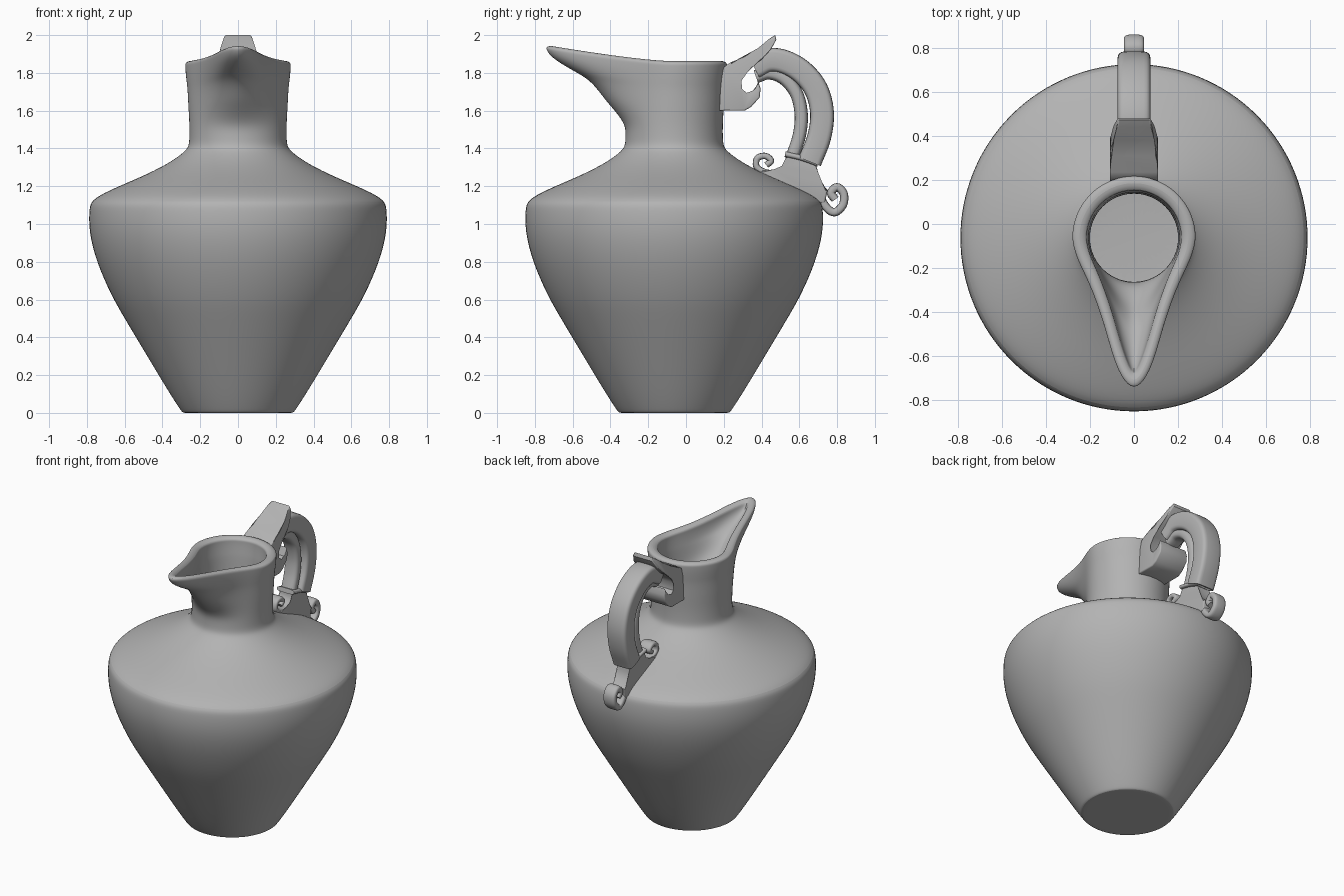
import bpy, bmesh
from math import sin, cos, pi, radians, copysign
from mathutils import Vector

if "Cube" in bpy.data.objects:
    bpy.data.objects.remove(bpy.data.objects["Cube"])

clay = bpy.data.materials.new("grey_clay")
clay.use_nodes = True
clay.diffuse_color = (0.45, 0.45, 0.45, 1)
bsdf = next(n for n in clay.node_tree.nodes if n.type == 'BSDF_PRINCIPLED')
bsdf.inputs["Base Color"].default_value = clay.diffuse_color
bsdf.inputs["Roughness"].default_value = 0.6

AXIS_Y = -0.0625   # the vessel axis sits forward to make room for the handle
SIDES = 32


def finish(bm, name):
    """Turn a bmesh into a smooth shaded object with the clay material."""
    bmesh.ops.recalc_face_normals(bm, faces=bm.faces)
    mesh = bpy.data.meshes.new(name)
    bm.to_mesh(mesh)
    bm.free()
    mesh.materials.append(clay)
    obj = bpy.data.objects.new(name, mesh)
    bpy.context.collection.objects.link(obj)
    bpy.ops.object.select_all(action='DESELECT')
    obj.select_set(True)
    bpy.context.view_layer.objects.active = obj
    bpy.ops.object.shade_smooth_by_angle(angle=radians(40))
    return obj


def loft(rings):
    """Skin a list of closed rings and cap both ends."""
    bm = bmesh.new()
    loops = [[bm.verts.new(p) for p in ring] for ring in rings]
    n = len(loops[0])
    for a, b in zip(loops, loops[1:]):
        for i in range(n):
            j = (i + 1) % n
            bm.faces.new((a[i], a[j], b[j], b[i]))
    bm.faces.new(loops[0])
    bm.faces.new(loops[-1])
    return bm


def smooth_path(points, steps=6):
    """Catmull-Rom curve through the points."""
    p = [Vector(q) for q in points]
    p = [2 * p[0] - p[1]] + p + [2 * p[-1] - p[-2]]
    out = []
    for a, b, c, d in zip(p, p[1:], p[2:], p[3:]):
        for k in range(steps):
            t = k / steps
            out.append(0.5 * (2 * b + (c - a) * t + (2 * a - 5 * b + 4 * c - d) * t * t
                              + (3 * b - a - 3 * c + d) * t ** 3))
    return out + [p[-2]]


def ribbon(name, points, thick, width, power=0.4):
    """Sweep a rounded rectangle along a path in the side plane."""
    path = smooth_path(points)
    rings = []
    for i, p in enumerate(path):
        tangent = (path[min(i + 1, len(path) - 1)] - path[max(i - 1, 0)]).normalized()
        normal = Vector((-tangent.y, tangent.x))
        ring = []
        for k in range(24):
            a = 2 * pi * k / 24
            u = copysign(abs(cos(a)) ** power, cos(a)) * thick
            v = copysign(abs(sin(a)) ** power, sin(a)) * width
            q = p + normal * u
            ring.append((v, q.x, q.y))
        rings.append(ring)
    return finish(loft(rings), name)


def prism(name, outline, half_width, bevel):
    """Extrude a side outline across x, with a width that may vary by height."""
    rings = [[(s * half_width(z), y, z) for y, z in outline] for s in (-1, 1)]
    bm = loft(rings)
    edges = [e for e in bm.edges if abs(e.verts[0].co.x + e.verts[1].co.x) > 0.01]
    bmesh.ops.bevel(bm, geom=edges, offset=bevel, segments=3, affect='EDGES',
                    profile=0.5, clamp_overlap=True)
    return finish(bm, name)


# Vessel: outer body, spouted neck, rim, then the hollow inside
def circle(r, z):
    r *= 1.006
    return [Vector((r * sin(2 * pi * i / SIDES), AXIS_Y - r * cos(2 * pi * i / SIDES), z))
            for i in range(SIDES)]


def rim_ring(spout, radius, lift):
    """Circular rim whose front is pulled out into a pointed lip."""
    ring = circle(radius, 0)
    for i, (x, y) in enumerate(spout):
        ring[i].xy = x, y
        ring[-i % SIDES].xy = -x, y
    for p in ring:
        p.z = 1.86 + lift + 0.085 * max(0, (-p.y - 0.1) / 0.645) ** 1.3
    return ring


def neck_rings(radius, base_z, rim):
    """Blend from the round neck to the spouted rim."""
    flare = [(0.05, 0), (0.2, 0.11), (0.35, 0.25), (0.51, 0.37), (0.63, 0.50),
             (0.72, 0.68), (0.86, 0.92), (0.95, 0.99)]
    base = circle(radius, base_z)
    rings = []
    for t, f in flare:
        ring = []
        for a, b in zip(base, rim):
            p = a.lerp(b, f)
            p.z = a.z + (b.z - a.z) * t
            ring.append(p)
        rings.append(ring)
    return rings


outer_lip = [(0, -.765), (.062, -.695), (.10, -.59), (.135, -.46),
             (.175, -.34), (.215, -.245), (.25, -.175), (.272, -.115)]
inner_lip = [(0, -.69), (.03, -.63), (.06, -.54), (.09, -.43),
             (.125, -.32), (.16, -.23), (.19, -.165), (.21, -.11)]
outer_rim = rim_ring(outer_lip, 0.28, -0.005)
inner_rim = rim_ring(inner_lip, 0.215, -0.008)
top_rim = [a.lerp(b, 0.5) + Vector((0, 0, 0.014)) for a, b in zip(outer_rim, inner_rim)]

outer_body = [(.27, 0), (.292, 0), (.302, .012), (.36, .10), (.48, .30), (.60, .50),
              (.67, .62), (.75, .80), (.79, .96), (.788, 1.08), (.778, 1.12), (.72, 1.16),
              (.60, 1.213), (.48, 1.264), (.36, 1.325), (.285, 1.38), (.26, 1.41), (.257, 1.46)]
inner_body = [(.20, 1.48), (.20, 1.38), (.24, 1.33), (.45, 1.20), (.70, 1.10), (.73, .96),
              (.60, .62), (.42, .30), (.28, .07), (.25, .05)]
rings = [circle(r, z) for r, z in outer_body]
rings += neck_rings(0.257, 1.5, outer_rim)
rings += [outer_rim, top_rim, inner_rim]
rings += neck_rings(0.20, 1.56, inner_rim)[::-1]
rings += [circle(r, z) for r, z in inner_body]
vessel = finish(loft(rings), "vessel")
vessel.data.shade_smooth()
subsurf = vessel.modifiers.new("smooth", 'SUBSURF')
subsurf.levels = subsurf.render_levels = 2

# Handle clip: hooked bracket on the neck with a raised thumb rest
clip = [(.175, 1.60), (.31, 1.60), (.345, 1.62), (.39, 1.67), (.395, 1.715), (.383, 1.755),
        (.36, 1.70), (.32, 1.685), (.29, 1.71), (.285, 1.76), (.32, 1.81), (.40, 1.87),
        (.45, 1.925), (.478, 1.975), (.472, 2.0), (.44, 1.98), (.38, 1.93), (.31, 1.885),
        (.235, 1.855), (.20, 1.83), (.185, 1.77)]
prism("handle_clip", clip, lambda z: 0.11 - 0.04 * max(0, (z - 1.88) / 0.12), 0.008)

# Handle arm: broad outer band with a narrower bead inside the bend
ribbon("handle_band", [(.36, 1.83), (.44, 1.868), (.53, 1.855), (.62, 1.80), (.69, 1.71),
                       (.72, 1.59), (.705, 1.46), (.655, 1.33)], 0.063, 0.075)
ribbon("handle_bead", [(.37, 1.78), (.44, 1.80), (.52, 1.77), (.585, 1.69),
                       (.61, 1.58), (.60, 1.47), (.565, 1.36)], 0.035, 0.052, 0.7)

# Handle foot: flared base on the shoulder, with a collar and two scrolls
foot = [(.53, 1.38), (.535, 1.34), (.515, 1.30), (.47, 1.28), (.40, 1.285), (.39, 1.26),
        (.55, 1.19), (.70, 1.11), (.735, 1.11), (.75, 1.18), (.71, 1.22), (.69, 1.27),
        (.69, 1.33)]
prism("handle_foot", foot, lambda z: 0.048, 0.01)
ribbon("foot_collar", [(.525, 1.37), (.61, 1.35), (.70, 1.318)], 0.016, 0.066, 0.6)
ribbon("inner_scroll", [(.50, 1.265), (.42, 1.274), (.374, 1.303), (.378, 1.348),
                        (.42, 1.36), (.45, 1.335), (.425, 1.312)], 0.017, 0.045, 0.6)
ribbon("outer_scroll", [(.70, 1.17), (.738, 1.095), (.785, 1.062), (.83, 1.10),
                        (.835, 1.16), (.80, 1.195), (.768, 1.165), (.79, 1.13)],
       0.022, 0.045, 0.6)
